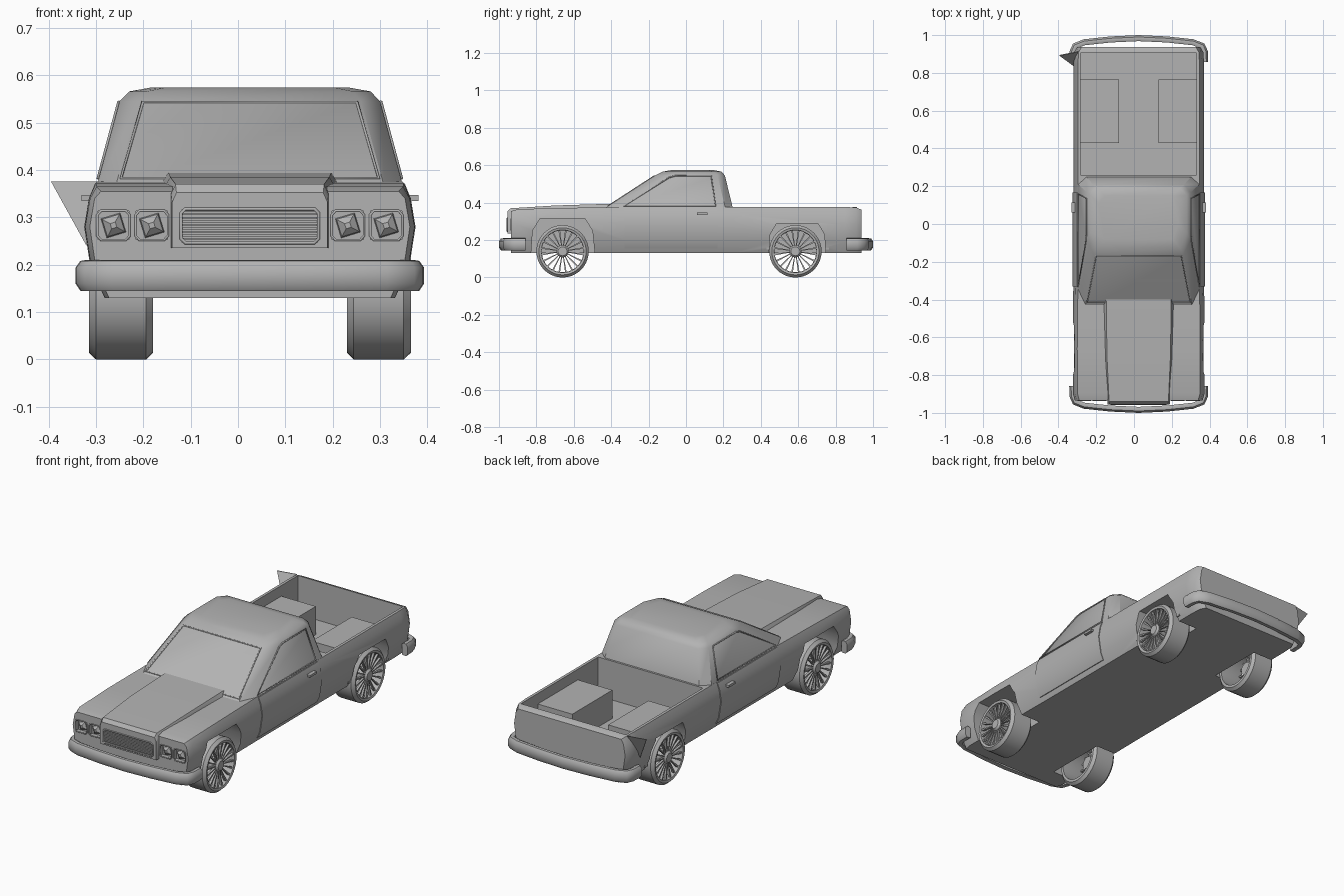
import bpy, bmesh, math
from mathutils import Vector

CX = 0.025  # body centreline

cube = bpy.data.objects.get("Cube")
if cube:
    bpy.data.objects.remove(cube, do_unlink=True)

GREY = bpy.data.materials.new("plain_grey")
GREY.use_nodes = True
GREY.diffuse_color = (0.45, 0.45, 0.45, 1)
for node in GREY.node_tree.nodes:
    if node.type == 'BSDF_PRINCIPLED':
        node.inputs["Base Color"].default_value = (0.45, 0.45, 0.45, 1)


def activate(ob):
    bpy.ops.object.select_all(action='DESELECT')
    ob.select_set(True)
    bpy.context.view_layer.objects.active = ob


def smooth(ob, degrees=32):
    activate(ob)
    bpy.ops.object.shade_smooth_by_angle(angle=math.radians(degrees))


def loft(name, rings, closed=False):
    """Skin a list of equal point rings; cap the ends unless the loop closes."""
    bm = bmesh.new()
    vs = [[bm.verts.new((x + CX, y, z)) for x, y, z in r] for r in rings]
    n = len(rings[0])
    pairs = list(zip(vs, vs[1:])) + ([(vs[-1], vs[0])] if closed else [])
    for a, b in pairs:
        for i in range(n):
            j = (i + 1) % n
            bm.faces.new((a[i], a[j], b[j], b[i]))
    if not closed:
        bm.faces.new(vs[0])
        bm.faces.new(vs[-1])
    bmesh.ops.recalc_face_normals(bm, faces=bm.faces)
    me = bpy.data.meshes.new(name)
    bm.to_mesh(me)
    bm.free()
    me.materials.append(GREY)
    ob = bpy.data.objects.new(name, me)
    bpy.context.collection.objects.link(ob)
    return ob


def prism(name, outline, x0, x1):
    return loft(name, [[(x, y, z) for y, z in outline] for x in (x0, x1)])


def box(name, x0, x1, y0, y1, z0, z1):
    return prism(name, [(y0, z0), (y1, z0), (y1, z1), (y0, z1)], x0, x1)


def combine(ob, tool, operation='DIFFERENCE'):
    tool.hide_render = True
    mod = ob.modifiers.new("cut", 'BOOLEAN')
    mod.operation, mod.object, mod.solver = operation, tool, 'EXACT'
    activate(ob)
    bpy.ops.object.modifier_apply(modifier=mod.name)
    bpy.data.objects.remove(tool, do_unlink=True)


def trim(name, points, radius=0.004):
    """Thin closed moulding through the points."""
    cu = bpy.data.curves.new(name, 'CURVE')
    cu.dimensions, cu.bevel_depth, cu.bevel_resolution = '3D', radius, 1
    sp = cu.splines.new('POLY')
    sp.points.add(len(points) - 1)
    for p, (x, y, z) in zip(sp.points, points):
        p.co = (x + CX, y, z, 1)
    sp.use_cyclic_u = True
    cu.materials.append(GREY)
    ob = bpy.data.objects.new(name, cu)
    bpy.context.collection.objects.link(ob)
    activate(ob)
    bpy.ops.object.convert(target='MESH')


# Lower body: cross-sections along the length
def section(y, w, top, low=0.13):
    half = [(0.88 * w, low), (0.96 * w, low + 0.06), (w, 0.28), (0.97 * w, 0.34), (0.93 * w, top)]
    return [(x, y, z) for x, z in half] + [(-x, y, z) for x, z in reversed(half)]


stations = [(-0.935, 0.338, 0.355), (-0.9, 0.348, 0.365), (-0.66, 0.35, 0.372), (-0.3, 0.346, 0.376),
            (0.25, 0.346, 0.376), (0.85, 0.346, 0.376), (0.91, 0.342, 0.375), (0.938, 0.325, 0.362)]
body = loft("body", [section(*s) for s in stations])

# Open bed with wheel housings
combine(body, box("bed_cutter", -0.307, 0.307, 0.26, 0.905, 0.17, 0.6))
for s in (1, -1):
    combine(body, box("wheel_housing", s * 0.105, s * 0.32, 0.43, 0.765, 0.15, 0.32), 'UNION')

# Wheel arches
front_arch = [(-0.83, 0.1), (-0.82, 0.25), (-0.78, 0.315), (-0.54, 0.315), (-0.5, 0.25), (-0.485, 0.1)]
rear_arch = [(0.442, 0.1), (0.45, 0.23), (0.485, 0.29), (0.705, 0.29), (0.74, 0.23), (0.748, 0.1)]
for s in (1, -1):
    for arch in (front_arch, rear_arch):
        combine(body, prism("arch_cutter", arch, s * 0.19, s * 0.45))

# Headlights: square recesses with faceted lenses
for s in (1, -1):
    for c in (0.207, 0.288):
        combine(body, box("lamp_cutter", s * (c - 0.033), s * (c + 0.033), -1, -0.913, 0.253, 0.313))
        rings = []
        for r, y in ((0.031, -0.91), (0.027, -0.922), (0.008, -0.934)):
            angles = [math.radians(90 * k + 62) for k in range(4)]
            rings.append([(s * c + r * math.cos(a), y, 0.283 + r * math.sin(a)) for a in angles])
        loft("headlight", rings)
        trim("headlight_rim", [(s * c + dx, -0.935, 0.283 + dz) for dx, dz in
                               ((-0.034, -0.022), (-0.026, -0.031), (0.026, -0.031), (0.034, -0.022),
                                (0.034, 0.022), (0.026, 0.031), (-0.026, 0.031), (-0.034, 0.022))], 0.003)
smooth(body)

# Raised hood centre carrying the grille
hood = loft("hood", [[(-b, y, 0.235), (b, y, 0.235), (b, y, z - 0.02), (t, y, z), (-t, y, z), (-b, y, z - 0.02)]
                     for y, b, t, z in ((-0.955, 0.164, 0.155, 0.352), (-0.94, 0.166, 0.157, 0.37),
                                        (-0.7, 0.18, 0.168, 0.385), (-0.4, 0.185, 0.172, 0.394))])
combine(hood, prism("grille_cutter", [(-1, 0.247), (-0.938, 0.247), (-0.938, 0.317), (-1, 0.317)], -0.143, 0.143))
smooth(hood)
for i in range(9):
    z = 0.252 + i * 0.0075
    box("grille_bar", -0.144, 0.144, -0.953, -0.937, z, z + 0.004)
trim("grille_frame", [(sx * x, -0.955, 0.282 + sz * z) for sx, sz, x, z in
                      ((-1, -1, 0.145, 0.027), (-1, -1, 0.136, 0.036), (1, -1, 0.136, 0.036), (1, -1, 0.145, 0.027),
                       (1, 1, 0.145, 0.027), (1, 1, 0.136, 0.036), (-1, 1, 0.136, 0.036), (-1, 1, 0.145, 0.027))])


# Cab: plan outlines stacked upward
def plan(z, front, back, hf, hs, hb):
    half = [(hf, front), (hs, front + 0.08), (hs, back - 0.04), (hb, back)]
    return [(x, y, z) for x, y in half] + [(-x, y, z) for x, y in reversed(half)]


cab = loft("cab", [plan(0.36, -0.45, 0.253, 0.285, 0.325, 0.28), plan(0.545, -0.165, 0.208, 0.235, 0.275, 0.24),
                   plan(0.566, -0.125, 0.19, 0.218, 0.255, 0.22), plan(0.574, -0.08, 0.15, 0.18, 0.21, 0.18)])
smooth(cab, 40)

# Windscreen frame on the sloping front
trim("windscreen_frame", [(x, -0.45 + (z - 0.36) * 1.54, z) for x, z in
                          ((-0.272, 0.382), (0.272, 0.382), (0.226, 0.543), (-0.226, 0.543))])

for s in (1, -1):
    # Side window frame
    trim("side_window_frame", [(s * (0.326 - (z - 0.36) * 0.27), y, z) for y, z in
                               ((-0.33, 0.382), (-0.09, 0.535), (-0.06, 0.543), (0.135, 0.543), (0.158, 0.382))])
    # Door skin, slightly proud of the body
    skin = [(0.32, 0.155), (0.336, 0.19), (0.35, 0.28), (0.34, 0.34), (0.327, 0.372)]
    outline = skin + [(x - 0.02, z) for x, z in reversed(skin)]
    smooth(loft("door", [[(s * x, y, z) for x, z in outline] for y in (-0.33, 0.168)]))
    box("door_handle", s * 0.335, s * 0.356, 0.06, 0.115, 0.335, 0.347)

# Wraparound bumpers
half_path = [(0.368, 0.858), (0.366, 0.915), (0.348, 0.955), (0.29, 0.978), (0.15, 0.993)]
path = [Vector(p) for p in half_path + [(0, 1)] + [(-x, y) for x, y in reversed(half_path)]]
profile = [(0, 0.16), (0, 0.194), (0.01, 0.208), (0.022, 0.21), (0.032, 0.205), (0.032, 0.147), (0.01, 0.145)]
for s, name in ((-1, "front_bumper"), (1, "rear_bumper")):
    rings = []
    for i, p in enumerate(path):
        t = (path[min(i + 1, len(path) - 1)] - path[max(i - 1, 0)]).normalized()
        inward = Vector((-t.y, t.x))
        rings.append([(p.x + inward.x * d, s * (p.y + inward.y * d), z) for d, z in profile])
    smooth(loft(name, rings), 40)

# Wheels: open tyre ring, thin spokes and hub
tyre = [(0.14, 0.205), (0.14, 0.325), (0.126, 0.34), (0.114, 0.337), (0.112, 0.325), (0.112, 0.205)]
tyre[0:1] = [(0.126, 0.205), (0.14, 0.219)]
for s in (1, -1):
    for yc in (-0.66, 0.585):
        def around(r, x, a):
            return (s * x, yc + r * math.cos(a), 0.14 + r * math.sin(a))
        turns = [math.tau * k / 40 for k in range(40)]
        smooth(loft("tyre", [[around(r, x, a) for r, x in tyre] for a in turns], closed=True))
        smooth(loft("hub", [[around(r, x, a) for a in turns[::2]]
                            for r, x in ((0.033, 0.27), (0.033, 0.328), (0.024, 0.338))]))
        for k in range(20):
            a = math.tau * (k + 0.5) / 20
            loft("spoke", [[around(r, x + dx, a + da / r) for da, dx in
                            ((-w, 0), (w, 0), (w, 0.012), (-w, 0.012))]
                           for r, x, w in ((0.028, 0.316, 0.002), (0.115, 0.32, 0.0045))])

# Bent flap at the rear right corner of the bed
flap = [(-0.42, 0.895, 0.376), (-0.32, 0.915, 0.376), (-0.345, 0.84, 0.24)]
loft("bent_flap", [flap, [(x, y - 0.004, z) for x, y, z in flap]])
